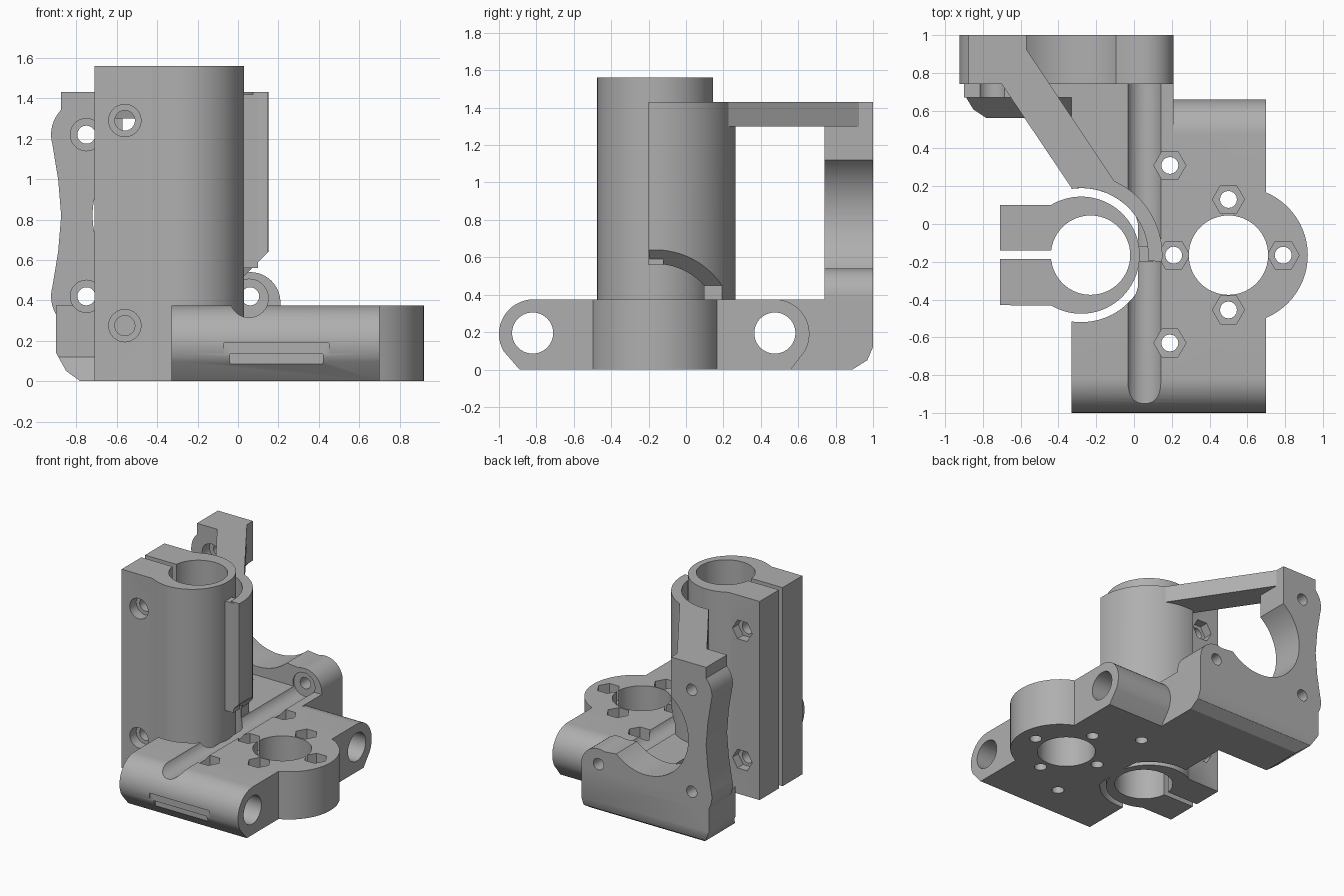
import bpy, bmesh
from math import cos, sin, pi, radians

cube = bpy.data.objects.get("Cube")
if cube:
    bpy.data.objects.remove(cube, do_unlink=True)

grey = bpy.data.materials.new("plain_grey")
grey.use_nodes = True
COLOUR = (0.43, 0.43, 0.43, 1)
grey.diffuse_color = COLOUR
grey.node_tree.nodes["Principled BSDF"].inputs["Base Color"].default_value = COLOUR


def arc(cx, cy, r, a0, a1, n=24):
    """Points along an arc, angles in degrees."""
    return [(cx + r * cos(radians(a0 + (a1 - a0) * i / n)),
             cy + r * sin(radians(a0 + (a1 - a0) * i / n))) for i in range(n + 1)]


def prism(name, pts, axis, lo, hi):
    """Extrude a 2D outline along an axis."""
    place = {"x": lambda a, b, h: (h, a, b),
             "y": lambda a, b, h: (a, h, b),
             "z": lambda a, b, h: (a, b, h)}[axis]
    bm = bmesh.new()
    bottom = [bm.verts.new(place(a, b, lo)) for a, b in pts]
    top = [bm.verts.new(place(a, b, hi)) for a, b in pts]
    bm.faces.new(bottom)
    bm.faces.new(top)
    for i in range(len(pts)):
        j = (i + 1) % len(pts)
        bm.faces.new((bottom[i], bottom[j], top[j], top[i]))
    bmesh.ops.recalc_face_normals(bm, faces=bm.faces)
    mesh = bpy.data.meshes.new(name)
    bm.to_mesh(mesh)
    bm.free()
    mesh.materials.append(grey)
    ob = bpy.data.objects.new(name, mesh)
    bpy.context.collection.objects.link(ob)
    return ob


def rod(a, b, r, axis, lo, hi, n=40):
    pts = [(a + r * cos(2 * pi * i / n), b + r * sin(2 * pi * i / n)) for i in range(n)]
    return prism("cutter", pts, axis, lo, hi)


def box(x0, x1, y0, y1, z0, z1):
    return prism("cutter", [(x0, y0), (x1, y0), (x1, y1), (x0, y1)], "z", z0, z1)


def combine(target, tools, mode="DIFFERENCE"):
    """Apply each tool to the target, then discard the tool."""
    for tool in tools:
        tool.hide_render = True
        mod = target.modifiers.new("cut", "BOOLEAN")
        mod.operation = mode
        mod.solver = "EXACT"
        mod.object = tool
        bpy.context.view_layer.objects.active = target
        bpy.ops.object.modifier_apply(modifier=mod.name)
        bpy.data.objects.remove(tool, do_unlink=True)


def channel():
    """Long round groove shared by the base and the rear plate."""
    return rod(0.055, 0.41, 0.095, "y", -0.95, 0.75)


TOP = 0.375
CX, CY = -0.28, -0.165      # clamp outer centre

# Base carriage: rounded rod holders at both ends, bottom edges chamfered
profile = ([(-0.89, 0), (0.56, 0)] + arc(0.475, 0.19, 0.185, -30, 90, 16)
           + arc(-0.815, 0.19, 0.185, 90, 210, 16))
base = prism("base_carriage", profile, "x", -0.33, 0.70)
boss = rod(0.56, CY, 0.36, "z", 0, TOP, 64)
fill = box(-0.33, 0.21, 0.30, 0.70, 0, TOP)
combine(base, [boss, fill], "UNION")
clear = [p for p in arc(CX, CY, 0.355, 22, 338, 48)]
clear = [(min(x, 0.02), y) for x, y in clear]
cuts = [prism("cutter", clear, "z", -0.1, 1),
        rod(0.5, CY, 0.21, "z", -0.1, 1, 56), channel(),
        box(-0.04, 0.42, -1.1, -0.965, -0.1, 0.135),
        box(-0.07, 0.45, -1.1, -0.99, -0.1, 0.19)]
for y in (-0.82, 0.475):
    cuts.append(rod(y, 0.195, 0.11, "x", -0.5, 0.9))
# Nut pockets with screw holes
for x, y in ((0.19, 0.31), (0.19, -0.63), (0.5, 0.13),
             (0.79, CY), (0.5, -0.455), (0.21, CY)):
    cuts += [rod(x, y, 0.085, "z", 0.26, 0.6, 6), rod(x, y, 0.045, "z", -0.1, 0.3, 16)]
combine(base, cuts)

# Tall split clamp tube
outline = arc(CX, CY, 0.31, -121, 121, 56) + [(-0.71, 0.10), (-0.71, -0.43)]
clamp = prism("split_clamp_tube", outline, "z", 0, 1.56)
cuts = [rod(-0.23, CY, 0.21, "z", -0.1, 1.7, 56),
        box(-0.8, -0.40, -0.185, -0.14, -0.1, 1.7)]
for z in (0.275, 1.29):
    cuts += [rod(-0.56, z, 0.05, "y", -0.6, 0.3, 24),
             rod(-0.56, z, 0.08, "y", -0.6, -0.35, 32),
             rod(-0.56, z, 0.085, "y", 0.03, 0.3, 6)]
combine(clamp, cuts)

# Curved shell beside the clamp, undercut at 45 degrees over the channel
outline = arc(CX, CY, 0.43, -4.7, 98, 32) + arc(CX, CY, 0.355, 98, -4.7, 32)
shell = prism("support_shell", outline, "z", 0.36, 1.43)
rib = prism("shell_rib", [(0.02, -0.2), (0.10, -0.2), (0.10, -0.12), (0.02, -0.12)],
            "z", 0.56, 1.42)
wedge = [(-0.04, 0.2), (-0.04, 0.45), (0.3, 0.79), (0.3, 0.2)]
combine(shell, [prism("cutter", wedge, "y", -0.6, 0.5)])

# Diagonal arm from the shell to the rear plate
prism("diagonal_arm", [(-0.33, 0.19), (-0.10, 0.22), (-0.62, 1.0), (-0.70, 1.0),
                       (-0.70, 0.74)], "z", 1.30, 1.43)

# Rear foot with sloped lower edges
foot = prism("rear_foot", [(0.56, 0), (0.67, 0.12), (0.67, TOP), (1, TOP),
                           (1, 0.12), (0.97, 0.05), (0.89, 0)], "x", -0.90, 0.21)
corner = [(-1, -0.1), (-0.78, -0.1), (-0.78, 0), (-0.85, 0.05), (-0.90, 0.14), (-1, 0.14)]
combine(foot, [prism("cutter", corner, "y", 0.4, 1.1), channel(),
               rod(0.475, 0.195, 0.11, "x", -0.4, 0.9),
               rod(0.06, 0.42, 0.045, "y", 0.6, 1.1, 20)])

# Open C-shaped motor plate
outline = ([(-0.90, 0.30)] + [(0.21, 0.30)] + arc(0.06, 0.39, 0.15, 0, 110, 16)
           + arc(-0.345, 0.82, 0.375, -48, -233, 40)
           + [(-0.57, 1.43), (-0.875, 1.43), (-0.875, 1.345)]
           + arc(-0.75, 1.22, 0.175, 140, 195, 10)
           + [(-0.89, 1.0), (-0.875, 0.82), (-0.89, 0.64)]
           + arc(-0.75, 0.42, 0.175, 165, 212, 10))
plate = prism("motor_plate", outline, "y", 0.74, 1.0)
cuts = [channel()]
for x, z in ((-0.75, 1.22), (-0.75, 0.42), (0.06, 0.42)):
    cuts.append(rod(x, z, 0.045, "y", 0.6, 1.1, 20))
    if x < 0:
        cuts.append(rod(x, z, 0.08, "y", 0.6, 0.83, 28))
combine(plate, cuts)
combine(foot, [rod(-0.75, 0.42, 0.08, "y", 0.6, 0.83, 28),
               rod(-0.75, 0.42, 0.045, "y", 0.6, 1.1, 20)])

# Smooth the round walls, keep edges crisp
parts = [base, clamp, shell, rib, foot, plate]
bpy.ops.object.select_all(action="DESELECT")
for ob in parts:
    ob.select_set(True)
bpy.context.view_layer.objects.active = base
bpy.ops.object.shade_smooth_by_angle(angle=radians(30))
